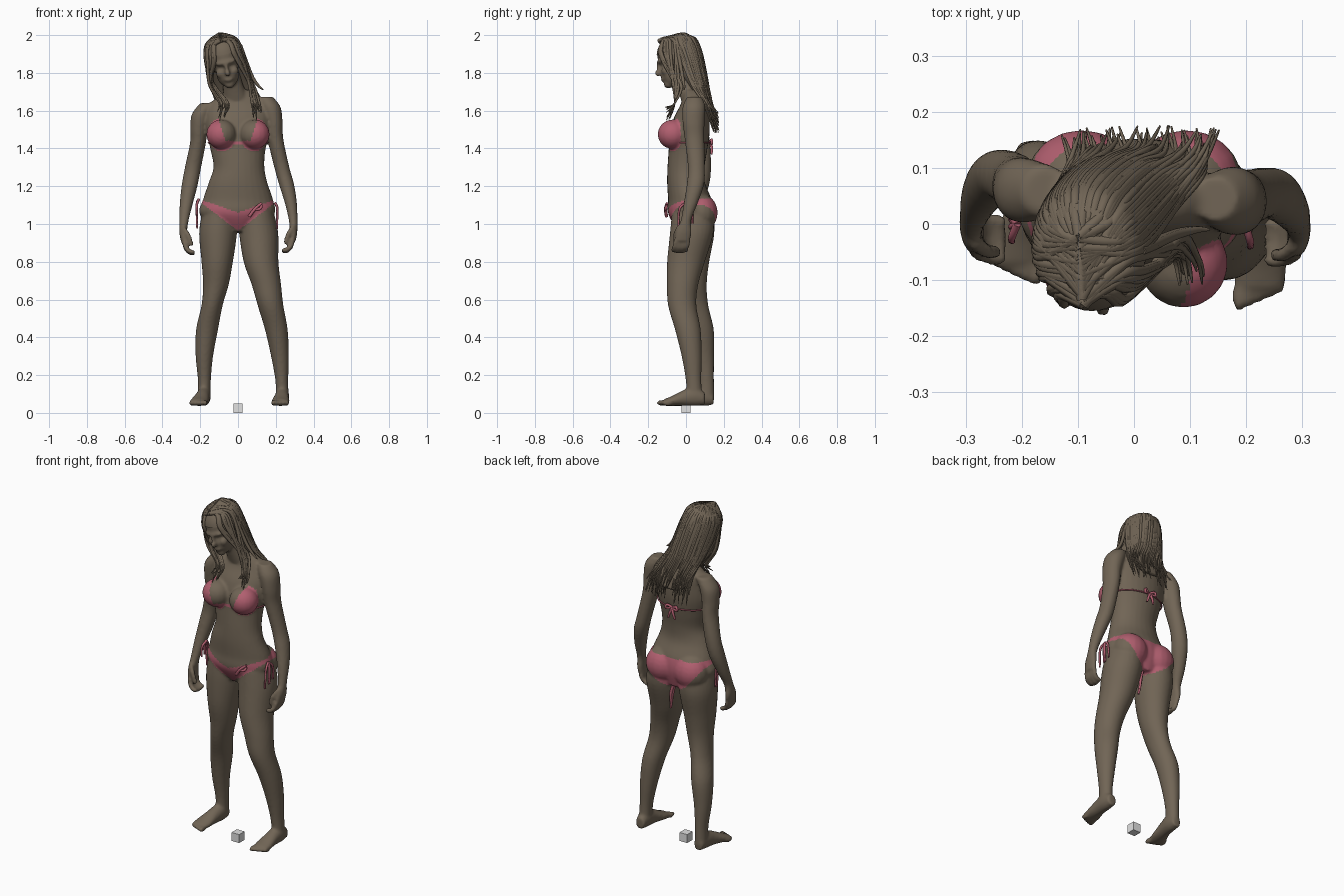
import bpy, bmesh, math, random
from mathutils import Vector, Matrix

random.seed(4)
if "Cube" in bpy.data.objects:
    bpy.data.objects.remove(bpy.data.objects["Cube"])


def material(name, colour):
    m = bpy.data.materials.new(name)
    m.use_nodes = True
    m.diffuse_color = (*colour, 1)
    m.node_tree.nodes["Principled BSDF"].inputs["Base Color"].default_value = (*colour, 1)
    return m


brown = material("warm brown", (0.165, 0.13, 0.092))
pink = material("dusty pink", (0.44, 0.115, 0.16))
grey = material("light grey", (0.75, 0.75, 0.75))


def add_object(name, mesh, *mats, smooth=True):
    ob = bpy.data.objects.new(name, mesh)
    bpy.context.collection.objects.link(ob)
    mesh.materials.clear()
    for m in mats:
        mesh.materials.append(m)
    for p in mesh.polygons:
        p.use_smooth = smooth
    return ob


def bm_object(name, bm, *mats, smooth=True):
    bmesh.ops.recalc_face_normals(bm, faces=bm.faces[:])
    mesh = bpy.data.meshes.new(name)
    bm.to_mesh(mesh)
    bm.free()
    return add_object(name, mesh, *mats, smooth=smooth)


def baked(ob):
    dg = bpy.context.evaluated_depsgraph_get()
    return bpy.data.meshes.new_from_object(ob.evaluated_get(dg))


def smooth_path(points, steps=5):
    # smooth interpolation through points of any dimension
    pts = [Vector(p) for p in points]
    out = []
    for i in range(len(pts) - 1):
        a, b, c, d = pts[max(i - 1, 0)], pts[i], pts[i + 1], pts[min(i + 2, len(pts) - 1)]
        for s in range(steps):
            t = s / steps
            out.append(b + (c - a) * (t / 2) + (a * 2 - b * 5 + c * 4 - d) * (t * t / 2)
                       + (b * 3 - a - c * 3 + d) * (t ** 3 / 2))
    return out + [pts[-1]]


def loft(bm, rings, upright=True, n=28):
    # rings: centre x, y, z and two radii
    loops = []
    for x, y, z, rx, ry in smooth_path(rings):
        loop = []
        for k in range(n):
            c, s = rx * math.cos(math.tau * k / n), ry * math.sin(math.tau * k / n)
            loop.append(bm.verts.new((x + c, y + s, z) if upright else (x + c, y, z + s)))
        loops.append(loop)
    for a, b in zip(loops, loops[1:]):
        for k in range(n):
            bm.faces.new((a[k], a[(k + 1) % n], b[(k + 1) % n], b[k]))
    bm.faces.new(loops[0])
    bm.faces.new(loops[-1])


# One unit ball, copied wherever a rounded form is needed
unit = bmesh.new()
bmesh.ops.create_uvsphere(unit, u_segments=18, v_segments=12, radius=1)
unit_ball = bpy.data.meshes.new("unit_ball")
unit.to_mesh(unit_ball)
unit.free()


def ball(bm, centre, radii, frame=Matrix()):
    copy = unit_ball.copy()
    copy.transform(frame @ Matrix.LocRotScale(Vector(centre), None, Vector(radii)))
    bm.from_mesh(copy)
    bpy.data.meshes.remove(copy)


def chain(bm, points, r):
    for p in smooth_path(points, 4):
        ball(bm, p, (r, r, r))


def strands(name, paths, depth, mat, taper=0.85):
    cu = bpy.data.curves.new(name, 'CURVE')
    cu.dimensions = '3D'
    cu.bevel_depth = depth
    cu.bevel_resolution = 1
    cu.use_fill_caps = True
    for path in paths:
        pts = smooth_path(path)
        sp = cu.splines.new('POLY')
        sp.points.add(len(pts) - 1)
        for i, (p, v) in enumerate(zip(sp.points, pts)):
            p.co = (*v, 1)
            p.radius = 1 - taper * (i / (len(pts) - 1)) ** 2
    helper = bpy.data.objects.new(name + "_path", cu)
    bpy.context.collection.objects.link(helper)
    mesh = baked(helper)
    bpy.data.objects.remove(helper)
    return add_object(name, mesh, mat)


# Torso and neck
body = bmesh.new()
loft(body, [(0, .04, .96, .09, .08), (-.005, .025, 1.05, .197, .118), (0, .02, 1.13, .185, .115),
            (0, .0, 1.22, .155, .1), (.005, 0, 1.3, .135, .098), (0, .01, 1.39, .145, .102),
            (0, .02, 1.48, .165, .105), (0, .03, 1.56, .17, .095), (0, .045, 1.63, .16, .075),
            (.01, .045, 1.68, .1, .06), (0, .04, 1.71, .06, .055)])
loft(body, [(0, .045, 1.62, .08, .06), (-.025, .005, 1.73, .055, .055), (-.05, -.03, 1.83, .05, .06)])
for side in (-1, 1):
    ball(body, (side * .088, -.07, 1.475), (.08, .08, .078))
    ball(body, (side * .093, .078, 1.06), (.1, .09, .1))

# Legs
loft(body, [(.1, .035, 1.06, .09, .11), (.11, .03, .95, .103, .115), (.122, 0, .8, .092, .1),
            (.15, -.018, .68, .078, .083), (.172, -.02, .57, .068, .075), (.203, .01, .44, .06, .068),
            (.222, .03, .3, .047, .053), (.232, .04, .17, .034, .041), (.235, .045, .07, .034, .042)])
loft(body, [(-.1, .035, 1.06, .09, .11), (-.106, .035, .95, .1, .115), (-.11, .025, .8, .083, .098),
            (-.117, .03, .68, .068, .08), (-.137, .045, .57, .056, .073), (-.164, .08, .44, .058, .067),
            (-.178, .095, .3, .046, .053), (-.178, .107, .17, .034, .041), (-.18, .108, .07, .034, .042)])

# Feet with toes
for x, heel, turn in ((.235, .1, -.012), (-.18, .145, -.03)):
    loft(body, [(x, heel, .075, .027, .032), (x, heel - .05, .088, .036, .051),
                (x + turn * .3, heel - .11, .08, .038, .042), (x + turn * .8, heel - .175, .063, .047, .026),
                (x + turn, heel - .215, .055, .045, .018)], upright=False)
    for k in range(5):
        outer = math.copysign(1, x)
        ball(body, (x + turn + outer * (k - 2) * .018, heel - .228 + .008 * k, .053), (.012, .03, .015))

# Arms
loft(body, [(.145, .045, 1.672, .04, .04), (.172, .042, 1.62, .053, .06), (.19, .04, 1.54, .046, .058),
            (.198, .045, 1.45, .042, .052), (.232, .055, 1.3, .04, .045), (.257, .05, 1.21, .04, .046),
            (.28, .025, 1.11, .032, .037), (.292, 0, 1.02, .023, .028), (.294, -.012, .96, .02, .042),
            (.289, -.02, .91, .017, .042)])
loft(body, [(-.155, .06, 1.64, .045, .045), (-.195, .06, 1.58, .05, .058), (-.208, .065, 1.5, .045, .055),
            (-.212, .075, 1.43, .042, .052), (-.238, .088, 1.3, .043, .045), (-.257, .075, 1.2, .042, .046),
            (-.275, .045, 1.1, .034, .037), (-.287, .01, 1.01, .024, .028), (-.29, -.005, .95, .02, .042),
            (-.283, -.015, .9, .017, .042)])

# Curled fingers and thumbs
for side, x, y, z in ((1, .288, -.02, .91), (-1, .283, -.015, .9)):
    for k in range(4):
        fy = y + .032 - .022 * k
        drop = .045 + .006 * (k in (1, 2))
        chain(body, [(side * x, fy, z), (side * (x - .008), fy - .006, z - drop * .6),
                     (side * (x - .028), fy - .012, z - drop), (side * (x - .045), fy - .012, z - drop - .004)], .0125)
    chain(body, [(side * x, y - .02, z + .07), (side * (x - .022), y - .035, z + .035),
                 (side * (x - .035), y - .035, z - .005)], .013)

# Head, tilted sideways and looking down
head = (Matrix.Translation((-.07, -.045, 1.87)) @ Matrix.Rotation(-.2, 4, 'Y')
        @ Matrix.Rotation(.25, 4, 'X'))
for centre, radii in (((0, 0, .02), (.085, .1, .108)), ((0, -.05, -.065), (.06, .056, .073)),
                      ((0, -.078, -.115), (.028, .026, .024)), ((0, -.116, -.045), (.014, .02, .018)),
                      ((0, -.104, -.02), (.01, .016, .035)), ((0, -.086, .008), (.056, .025, .016)),
                      ((0, -.1, -.085), (.025, .013, .012))):
    ball(body, centre, radii, head)
for side in (-1, 1):
    ball(body, (side * .036, -.076, -.05), (.025, .024, .026), head)
bpy.data.meshes.remove(unit_ball)

# Fuse the body into one skin
body = bm_object("body_parts", body, brown)
mod = body.modifiers.new("fuse", 'REMESH')
mod.mode = 'VOXEL'
mod.voxel_size = .008
mod = body.modifiers.new("soften", 'SMOOTH')
mod.factor = .5
mod.iterations = 4
skin = baked(body)
bpy.data.objects.remove(body)
add_object("body", skin, brown, pink)


def is_swimwear(c):
    x, y, z = abs(c.x), c.y, c.z
    if 1.38 < z < 1.58 and y < -.03:
        near = (Vector((x, y, z)) - Vector((.088, -.07, 1.475))).length < .088
        cup = x - .088 > -.01 + (z - 1.475) * .3 or z < 1.425
        return (near and cup) or (abs(z - 1.43) < .01 and x < .16)
    if x < .225 and .9 < z < 1.2:
        if y < .02:
            return .965 + .75 * x < z < 1.06 + .35 * x
        return .95 + 4.5 * x * x < z < 1.135
    return False


for p in skin.polygons:
    p.material_index = int(is_swimwear(p.center))


# Hair cap with an opening for the face
def scalp(a, e):
    return head @ Vector((.099 * math.cos(e) * math.cos(a), .012 + .117 * math.cos(e) * math.sin(a),
                          .025 + .108 * math.sin(e)))


cap = bmesh.new()
bmesh.ops.create_uvsphere(cap, u_segments=40, v_segments=24, radius=1,
                          matrix=Matrix.LocRotScale(Vector((0, .012, .025)), None, Vector((.098, .116, .108))))
face = [f for f in cap.faces if f.calc_center_median().y < -.05 and f.calc_center_median().z < .055]
bmesh.ops.delete(cap, geom=face, context='FACES')
cap.transform(head)
bm_object("hair_cap", cap, brown)

# Hair mass falling down the back
fall = bmesh.new()
loft(fall, [(-.06, 0, 1.86, .1, .09), (-.03, .055, 1.74, .1, .05), (0, .105, 1.63, .1, .03),
            (.01, .14, 1.55, .06, .012)])
bm_object("hair_back", fall, brown)

# Loose locks over the back and in front of the shoulders
locks = []
for k in range(60):
    a = math.pi * (k + random.random()) / 60
    c = math.cos(a)
    wob = random.uniform(-.02, .02)
    locks.append([head @ Vector((0, random.uniform(-.06, .06), .128)), scalp(a, .75), scalp(a, 0),
                  (-.035 + .11 * c, .03 + .085 * math.sin(a), 1.74),
                  (.005 + .12 * c, .1 + .03 * math.sin(a) + wob / 2, 1.64),
                  (.01 + .125 * c + wob, random.uniform(.14, .175), random.uniform(1.48, 1.6))])
for k in range(26):
    side = 1 if k % 2 else -1
    a = -random.uniform(.1, 1)
    a = a if side > 0 else math.pi - a
    wob = random.uniform(-.025, .025)
    locks.append([head @ Vector((0, random.uniform(-.08, 0), .124)), scalp(a, .75), scalp(a, 0),
                  (-.035 + .105 * side + wob / 2, -.045 + wob, 1.74),
                  (.01 + .085 * side + wob, -.06, 1.64),
                  (.01 + .095 * side + wob, random.uniform(-.11, -.08), random.uniform(1.54, 1.62))])
locks.append([scalp(0, .3), (.07, -.02, 1.79), (.11, -.01, 1.73), (.135, -.01, 1.71)])
strands("hair_locks", locks, .011, brown)

# Back band with its bow
band = [(.157 * math.cos(a), .016 + .108 * math.sin(a), 1.43)
        for a in (math.radians(d) for d in range(-30, 211, 20))]
strands("back_band", [band], .004, pink, 0)
bow = [[(0, .125, 1.43), (s * .03, .135, 1.445), (s * .035, .137, 1.425), (0, .13, 1.43)] for s in (-1, 1)]
bow += [[(0, .13, 1.43), (s * .012, .137, 1.4), (s * .022, .135, 1.37)] for s in (-1, 1)]
strands("back_bow", bow, .008, pink, .3)

# Side ties, front knot and hanging cord
ties = []
for x, top in ((.198, 1.11), (-.208, 1.13)):
    for k in range(5):
        y = random.uniform(-.04, .03)
        ties.append([(x, 0, top), (x * 1.05, y, top - .03), (x * 1.04, y * 1.2, top - random.uniform(.08, .16))])
strands("side_ties", ties, .007, pink, .3)
strands("front_knot", [[(.06, -.103, 1.04), (.09, -.108, 1.08), (.125, -.1, 1.11)],
                       [(.08, -.105, 1.075), (.115, -.107, 1.08), (.125, -.1, 1.1)]], .009, pink, .2)
strands("hanging_cord", [[(.01, .08, .99), (.025, .088, .9), (.04, .085, .81)],
                         [(.015, .09, .97), (.032, .095, .9), (.035, .09, .84)]], .009, pink, .3)

# Small block on the ground
block = bmesh.new()
bmesh.ops.create_cube(block, size=.05, matrix=Matrix.Translation((0, 0, .025)))
bm_object("ground_block", block, grey, smooth=False)
